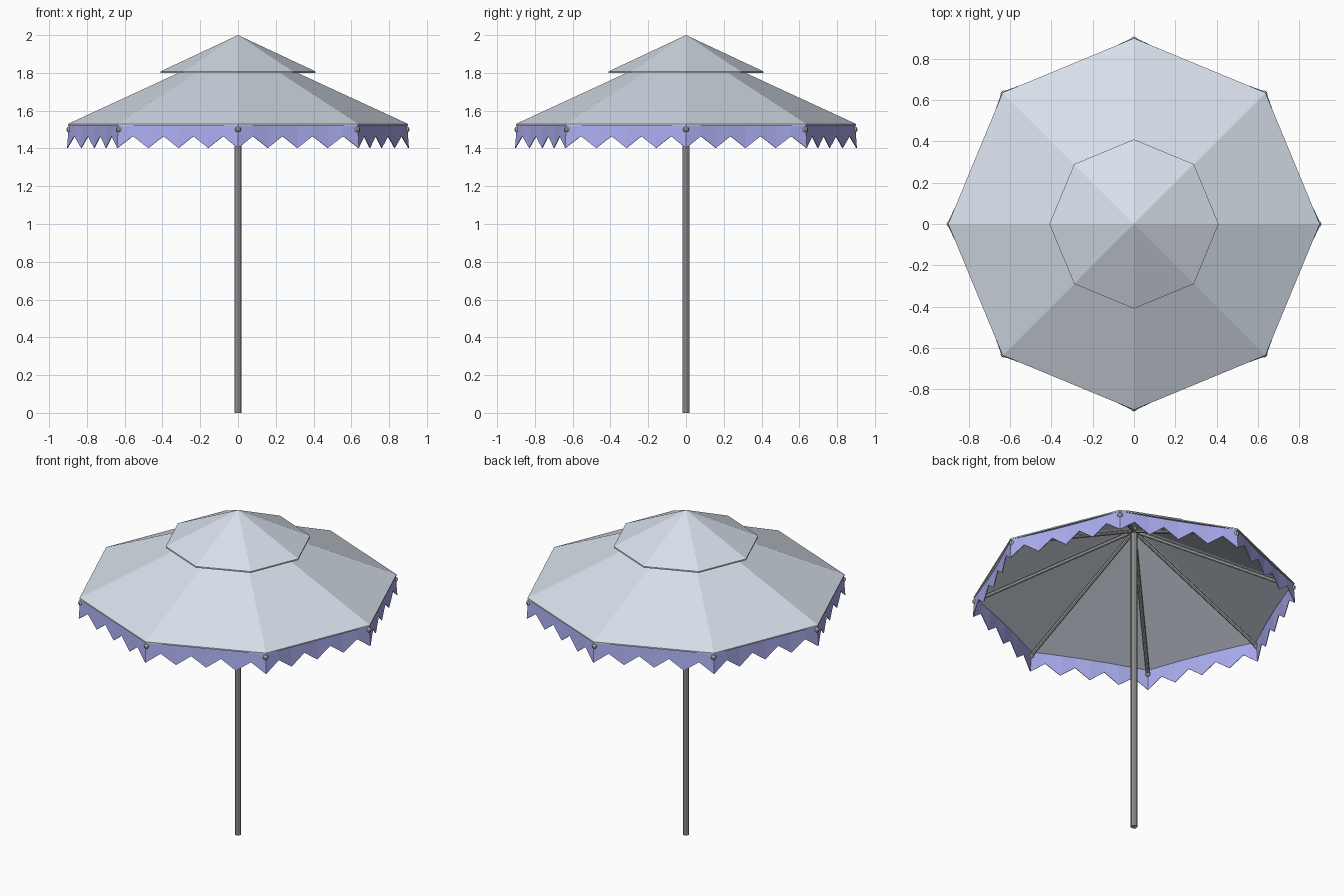
import bpy, bmesh, math
from mathutils import Vector

if "Cube" in bpy.data.objects:
    bpy.data.objects.remove(bpy.data.objects["Cube"])

SIDES = 8
RIM_R, RIM_Z, APEX_Z = 0.9, 1.53, 1.945


def material(name, rgb):
    m = bpy.data.materials.new(name)
    m.diffuse_color = (*rgb, 1)
    m.use_nodes = True
    m.node_tree.nodes["Principled BSDF"].inputs["Base Color"].default_value = m.diffuse_color
    return m


FABRIC = material("pale_fabric", (0.68, 0.74, 0.82))
TRIM = material("violet_trim", (0.40, 0.41, 0.85))
METAL = material("grey_metal", (0.42, 0.42, 0.42))


def polar(r, a, z):
    return Vector((r * math.cos(a), r * math.sin(a), z))


def finish(bm, name, mat):
    mesh = bpy.data.meshes.new(name)
    bm.to_mesh(mesh)
    bm.free()
    mesh.materials.append(mat)
    ob = bpy.data.objects.new(name, mesh)
    bpy.context.collection.objects.link(ob)
    return ob


def pyramid_shell(name, radius, z_rim, z_apex, thick):
    """Thin eight-sided fabric roof, open underneath."""
    bm = bmesh.new()
    rings = []
    for dz in (0, -thick):
        top = bm.verts.new((0, 0, z_apex + dz))
        ring = [bm.verts.new(polar(radius, i * math.tau / SIDES, z_rim + dz)) for i in range(SIDES)]
        for i in range(SIDES):
            j = (i + 1) % SIDES
            bm.faces.new((top, ring[i], ring[j]) if dz == 0 else (top, ring[j], ring[i]))
        rings.append(ring)
    for i in range(SIDES):
        j = (i + 1) % SIDES
        bm.faces.new((rings[0][i], rings[1][i], rings[1][j], rings[0][j]))
    return finish(bm, name, FABRIC)


def rod(bm, a, b, radius, segments):
    d = b - a
    geo = bmesh.ops.create_cone(bm, cap_ends=True, segments=segments,
                                radius1=radius, radius2=radius, depth=d.length)
    bmesh.ops.rotate(bm, verts=geo["verts"], cent=(0, 0, 0),
                     matrix=Vector((0, 0, 1)).rotation_difference(d).to_matrix())
    bmesh.ops.translate(bm, verts=geo["verts"], vec=(a + b) / 2)


# Main canopy and raised vent cap
pyramid_shell("canopy", RIM_R, RIM_Z, APEX_Z, 0.008)
pyramid_shell("vent_cap", 0.41, 1.808, 2.0, 0.008)

# Pole
bm = bmesh.new()
rod(bm, Vector((0, 0, 0)), Vector((0, 0, 1.93)), 0.019, 10)
finish(bm, "pole", METAL)

# Ribs under the canopy corners, each with a small end knob
bm = bmesh.new()
for i in range(SIDES):
    a = i * math.tau / SIDES
    rod(bm, polar(0.0, a, 1.91), polar(0.895, a, 1.502), 0.011, 8)
finish(bm, "ribs", METAL)

bm = bmesh.new()
for i in range(SIDES):
    geo = bmesh.ops.create_uvsphere(bm, u_segments=8, v_segments=6, radius=0.016)
    bmesh.ops.translate(bm, verts=geo["verts"], vec=polar(0.892, i * math.tau / SIDES, 1.5))
finish(bm, "rib_end_knobs", METAL)

# Zigzag valance: four teeth per side, with a tooth tip on every corner
TEETH = 4
bm = bmesh.new()
top, low = [], []
steps = SIDES * TEETH * 2
for k in range(steps):
    side, n = divmod(k, TEETH * 2)
    t = n / (TEETH * 2)
    c0 = polar(1, side * math.tau / SIDES, 0)
    c1 = polar(1, (side + 1) * math.tau / SIDES, 0)
    d = c0.lerp(c1, t)
    sag = 0.012 * math.sin(math.pi * t)      # fabric dips inward between ribs
    r_top, r_low = 0.896 - sag, 0.905 - sag
    z = 1.402 if n % 2 == 0 else 1.465
    top.append(bm.verts.new((d.x * r_top, d.y * r_top, 1.524)))
    low.append(bm.verts.new((d.x * r_low, d.y * r_low, z)))
for k in range(steps):
    j = (k + 1) % steps
    bm.faces.new((top[k], low[k], low[j], top[j]))
valance = finish(bm, "valance", TRIM)
mod = valance.modifiers.new("cloth_thickness", 'SOLIDIFY')
mod.thickness = 0.004
